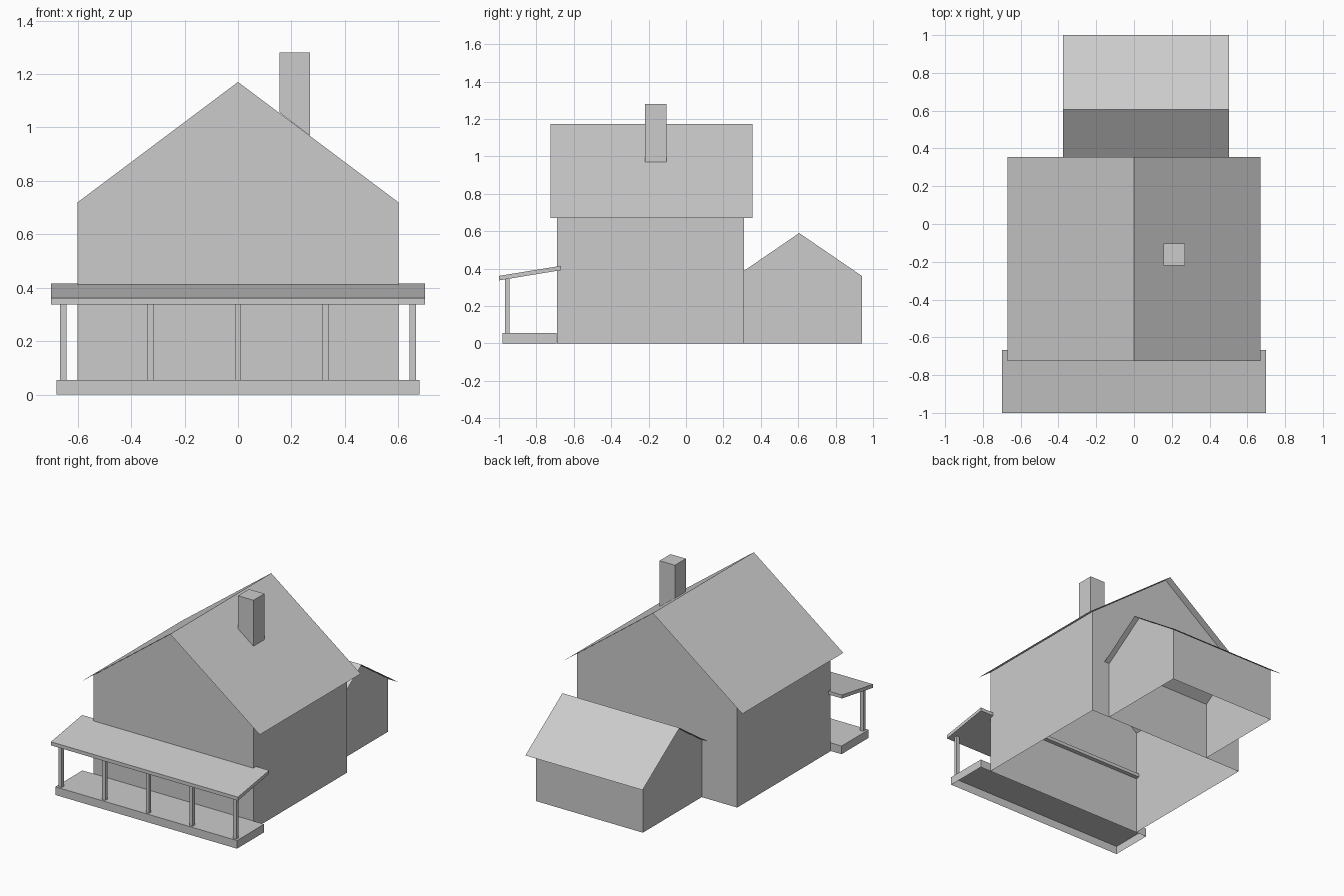
import bpy, bmesh
from mathutils import Vector

if "Cube" in bpy.data.objects:
    bpy.data.objects.remove(bpy.data.objects["Cube"], do_unlink=True)

grey = bpy.data.materials.new("light_grey")
grey.use_nodes = True
grey.diffuse_color = (0.6, 0.6, 0.6, 1)
grey.node_tree.nodes["Principled BSDF"].inputs["Base Color"].default_value = (0.6, 0.6, 0.6, 1)


def finish(name, bm):
    mesh = bpy.data.meshes.new(name)
    bm.to_mesh(mesh)
    bm.free()
    mesh.materials.append(grey)
    obj = bpy.data.objects.new(name, mesh)
    bpy.context.collection.objects.link(obj)
    return obj


def extrude_profile(name, profile, axis, start, end, drop=None):
    """Extrude a (horizontal, z) profile along x or y; drop removes faces by rule."""
    def place(h, z, along):
        return (along, h, z) if axis == "x" else (h, along, z)
    bm = bmesh.new()
    face = bm.faces.new([bm.verts.new(place(h, z, start)) for h, z in profile])
    made = bmesh.ops.extrude_face_region(bm, geom=[face], use_keep_orig=True)
    moved = [v for v in made["geom"] if isinstance(v, bmesh.types.BMVert)]
    bmesh.ops.translate(bm, verts=moved, vec=Vector(place(0, 0, end - start)))
    bmesh.ops.recalc_face_normals(bm, faces=bm.faces)
    if drop:
        bm.normal_update()
        bmesh.ops.delete(bm, geom=[f for f in bm.faces if drop(f.normal)], context="FACES")
    return finish(name, bm)


def sheet(name, line, axis, start, end):
    """Thin folded roof sheet following a line of (horizontal, z) points."""
    bm = bmesh.new()
    rows = []
    for h, z in line:
        ends = [(a, h, z) if axis == "x" else (h, a, z) for a in (start, end)]
        rows.append([bm.verts.new(p) for p in ends])
    for a, b in zip(rows, rows[1:]):
        face = bm.faces.new((a[0], a[1], b[1], b[0]))
        face.normal_update()
        if face.normal.z < 0:
            face.normal_flip()
    return finish(name, bm)


def box(name, x, y, z, drop=None):
    return extrude_profile(name, [(x[0], z[0]), (x[1], z[0]), (x[1], z[1]), (x[0], z[1])],
                           "y", y[0], y[1], drop)


def not_wall(n):
    return abs(n.z) > 0.1


def is_bottom(n):
    return n.z < -0.1


# Main house: open shell of walls under a folded roof
extrude_profile("house_walls", [(-0.6, 0), (0.6, 0), (0.6, 0.72), (0, 1.17), (-0.6, 0.72)],
                "y", -0.69, 0.31, not_wall)
sheet("house_roof", [(-0.67, 0.67), (0, 1.172), (0.67, 0.67)], "y", -0.725, 0.355)

# Chimney, cut along the roof slope
extrude_profile("chimney", [(0.155, 1.056), (0.27, 0.968), (0.27, 1.28), (0.155, 1.28)],
                "y", -0.22, -0.103, is_bottom)

# Rear extension
extrude_profile("extension_walls", [(0.31, 0), (0.94, 0), (0.94, 0.361), (0.605, 0.59), (0.31, 0.388)],
                "x", -0.335, 0.465, lambda n: not_wall(n) or n.y < -0.9)
sheet("extension_roof", [(0.31, 0.39), (0.605, 0.592), (1.0, 0.322)], "x", -0.375, 0.502)

# Porch
box("porch_deck", (-0.68, 0.68), (-0.982, -0.692), (0, 0.055), is_bottom)
extrude_profile("porch_roof", [(-1.0, 0.337), (-0.667, 0.392), (-0.667, 0.415), (-1.0, 0.361)],
                "x", -0.7, 0.7)
for i in range(5):
    x = (i - 2) * 0.327
    box(f"porch_post_{i + 1}", (x - 0.012, x + 0.012), (-0.969, -0.945), (0.055, 0.344))
